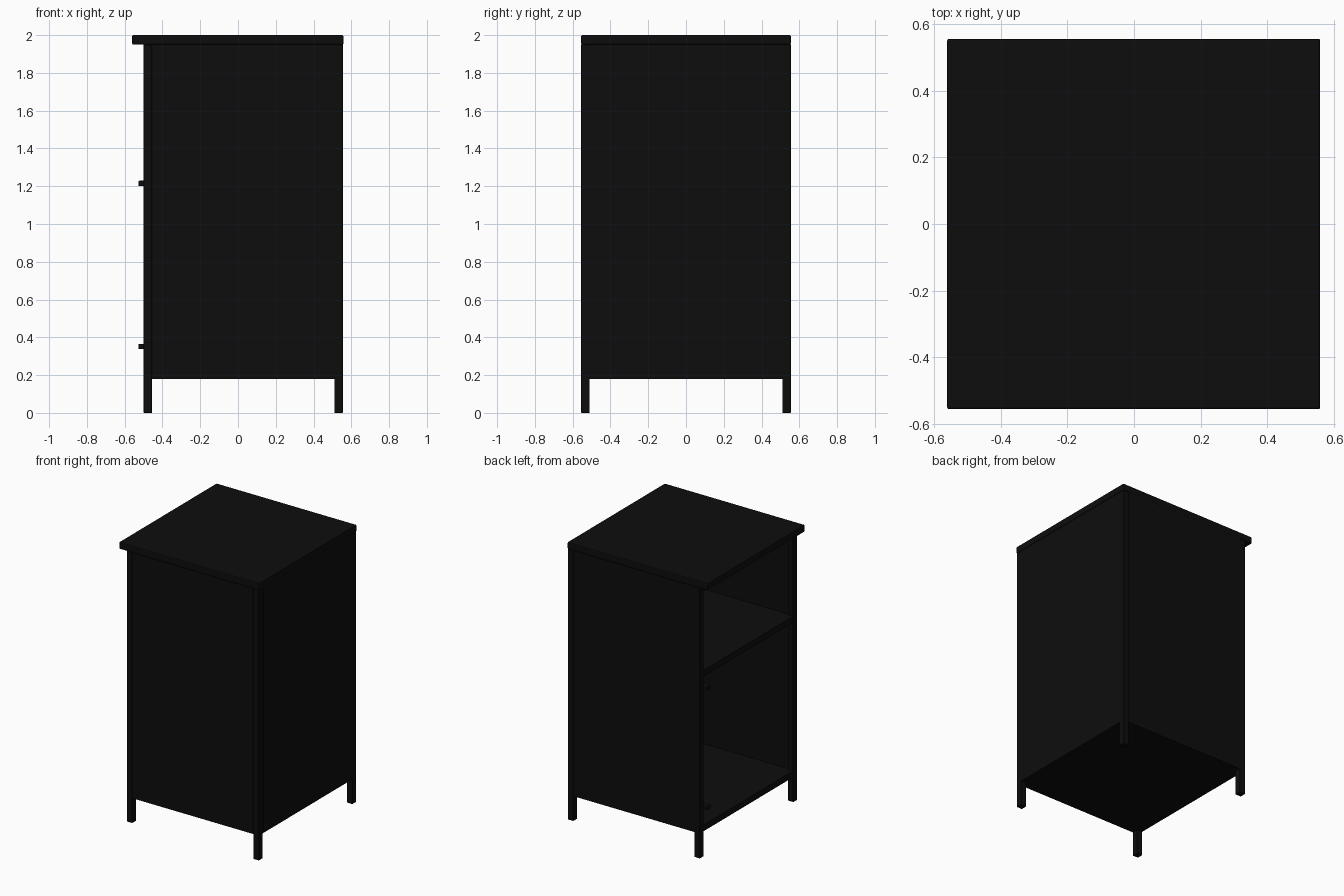
import bpy

if "Cube" in bpy.data.objects:
    bpy.data.objects.remove(bpy.data.objects["Cube"])

black = bpy.data.materials.new("black_paint")
black.diffuse_color = (0.004, 0.004, 0.004, 1)
black.use_nodes = True
black.node_tree.nodes["Principled BSDF"].inputs["Base Color"].default_value = black.diffuse_color


def box(name, x, y, z, bevel=0.0, segments=2):
    """Box from (min, max) ranges, optionally with softened edges."""
    bpy.ops.mesh.primitive_cube_add(
        size=1, location=[(r[0] + r[1]) / 2 for r in (x, y, z)])
    ob = bpy.context.object
    ob.name = name
    ob.scale = [r[1] - r[0] for r in (x, y, z)]
    bpy.ops.object.transform_apply(location=False, rotation=False, scale=True)
    ob.data.materials.append(black)
    if bevel:
        mod = ob.modifiers.new("bevel", 'BEVEL')
        mod.width = bevel
        mod.segments = segments
    return ob


X0, X1 = -0.5, 0.555      # open side, closed side
Y = 0.555                 # half width
T = 0.045                 # post and board thickness
P = 0.035                 # panel thickness
Z0, Z1 = 0.18, 1.95       # body bottom and top

# Corner posts that run down into legs
for sx, xr in (("open", (X0, X0 + T)), ("closed", (X1 - T, X1))):
    for sy, yr in (("left", (Y - T, Y)), ("right", (-Y, -Y + T))):
        box(f"{sx}_{sy}_post", xr, yr, (0, Z1), 0.002, 1)

# Side panels and closed panel between the posts
for name, yr in (("left_panel", (Y - P, Y)), ("right_panel", (-Y, -Y + P))):
    box(name, (X0 + T, X1 - T), yr, (Z0, Z1))
box("closed_panel", (X1 - P, X1), (-Y + T, Y - T), (Z0, Z1))

# Floor and middle shelf
for name, z in (("floor_board", Z0), ("middle_shelf", 1.295)):
    box(name, (X0 + 0.002, X1 - P), (-Y + P, Y - P), (z, z + T))

# Rail under the top on the open side
box("top_rail", (X0 + 0.002, X0 + T), (-Y + T, Y - T), (Z1 - 0.04, Z1))

# Overhanging top
box("top_board", (-0.56, 0.558), (-Y, Y), (Z1, 2.0), 0.006)

# Hinges on the inner face of the open-side post
for name, z in (("upper_hinge", 1.215), ("lower_hinge", 0.352)):
    box(name, (X0 - 0.027, X0 + 0.03), (0.47, Y - T), (z - 0.014, z + 0.014), 0.005)
